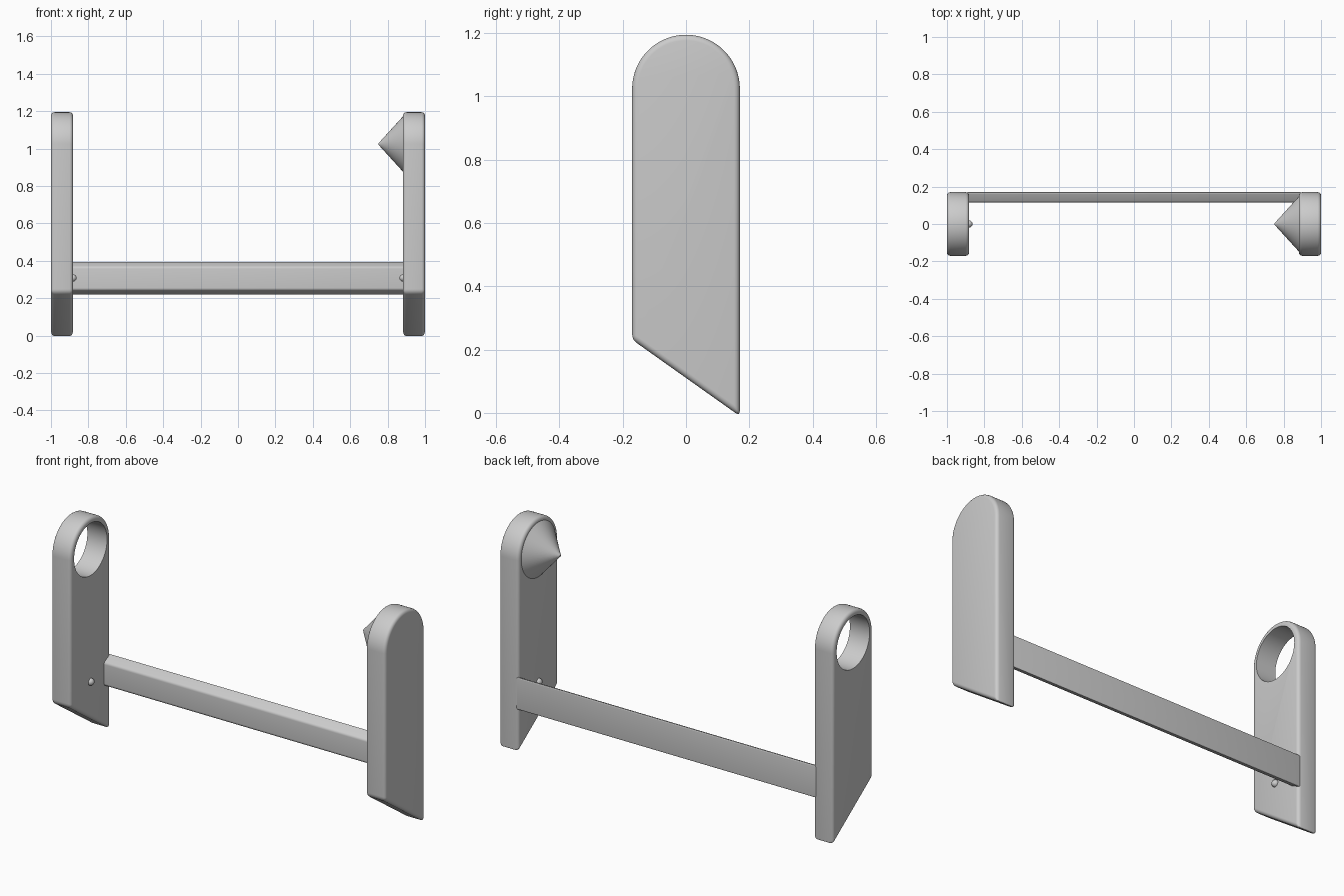
import bpy, math

old = bpy.data.objects.get("Cube")
if old:
    bpy.data.objects.remove(old, do_unlink=True)

grey = bpy.data.materials.new("plain_grey")
grey.use_nodes = True
grey.diffuse_color = (0.6, 0.6, 0.6, 1)
grey.node_tree.nodes["Principled BSDF"].inputs["Base Color"].default_value = (0.6, 0.6, 0.6, 1)

HALF_W = 0.17      # half depth of an arm
INNER = 0.882      # x of the inner arm faces
HUB_Z = 1.024      # height of the hole and cone axis


def smooth(obj, angle=30):
    bpy.ops.object.select_all(action='DESELECT')
    obj.select_set(True)
    bpy.context.view_layer.objects.active = obj
    bpy.ops.object.shade_smooth_by_angle(angle=math.radians(angle))


def apply(obj, mod):
    bpy.context.view_layer.objects.active = obj
    bpy.ops.object.modifier_apply(modifier=mod.name)


def extrude_profile(name, profile, x0, x1, bevel):
    """Prism along x from a (y, z) outline, with rounded edges."""
    n = len(profile)
    verts = [(x, y, z) for x in (x0, x1) for y, z in profile]
    faces = [tuple(reversed(range(n))), tuple(range(n, 2 * n))]
    faces += [(i, (i + 1) % n, n + (i + 1) % n, n + i) for i in range(n)]
    mesh = bpy.data.meshes.new(name)
    mesh.from_pydata(verts, [], faces)
    mesh.materials.append(grey)
    obj = bpy.data.objects.new(name, mesh)
    bpy.context.collection.objects.link(obj)
    mod = obj.modifiers.new("round_edges", 'BEVEL')
    mod.width = bevel
    mod.segments = 4
    mod.limit_method = 'ANGLE'
    mod.angle_limit = math.radians(20)
    apply(obj, mod)
    return obj


def finish(name):
    obj = bpy.context.object
    obj.name = name
    obj.data.materials.append(grey)
    smooth(obj)
    return obj


# Arms: round top, slanted foot
arc = [(HALF_W * math.cos(math.pi * i / 48), HUB_Z + HALF_W * math.sin(math.pi * i / 48))
       for i in range(49)]
outline = arc + [(-HALF_W, 0.231), (HALF_W, -0.01)]
left_arm = extrude_profile("left_arm", outline, INNER, 1, 0.018)
right_arm = extrude_profile("right_arm", outline, -1, -INNER, 0.018)

# Round hole through the right arm
bpy.ops.mesh.primitive_cylinder_add(vertices=64, radius=0.141, depth=0.4,
                                    location=(-0.94, 0, HUB_Z),
                                    rotation=(0, math.pi / 2, 0))
cutter = bpy.context.object
cutter.hide_render = True
cutter.data.materials.append(grey)
hole = right_arm.modifiers.new("hole", 'BOOLEAN')
hole.operation = 'DIFFERENCE'
hole.solver = 'EXACT'
hole.object = cutter
apply(right_arm, hole)
bpy.data.objects.remove(cutter, do_unlink=True)
smooth(left_arm)
smooth(right_arm)

# Cross bar, tapered towards the front and flush with the back of the arms
bar = extrude_profile("cross_bar",
                      [(0.115, 0.245), (HALF_W, 0.217), (HALF_W, 0.397), (0.115, 0.367)],
                      -0.9, 0.9, 0.01)
smooth(bar)

# Cone on the inside of the left arm
bpy.ops.mesh.primitive_cone_add(vertices=64, radius1=0.148, radius2=0.005, depth=0.13,
                                location=(INNER - 0.065, 0, HUB_Z),
                                rotation=(0, -math.pi / 2, 0))
finish("holder_cone")

# Small round catches on the inner faces
for side, sx in (("left", 1), ("right", -1)):
    bpy.ops.mesh.primitive_uv_sphere_add(segments=24, ring_count=12, radius=0.019,
                                         location=(sx * INNER, 0, 0.308))
    finish(side + "_catch")
